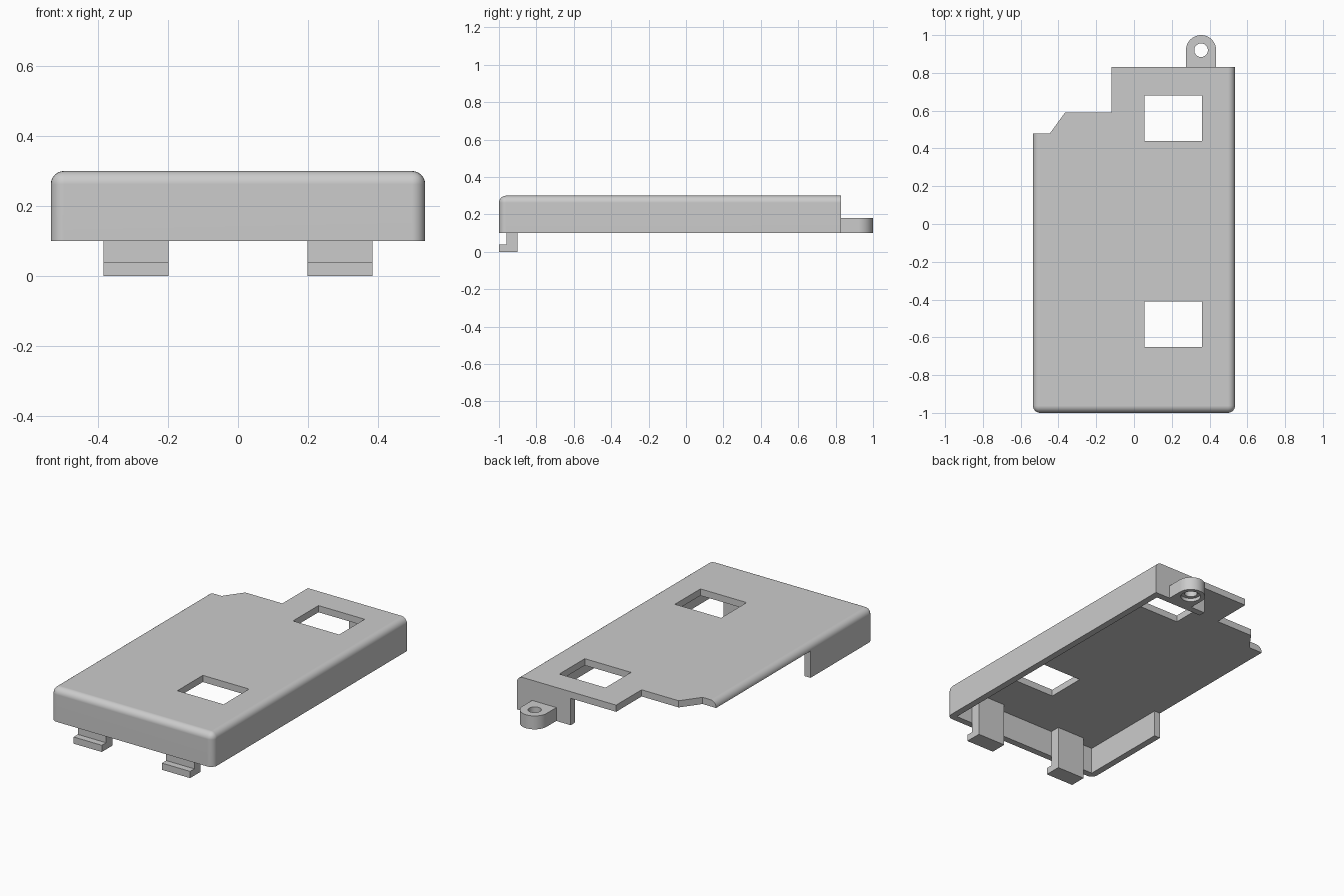
import bpy, bmesh, math
from mathutils import Vector

if "Cube" in bpy.data.objects:
    bpy.data.objects.remove(bpy.data.objects["Cube"])

# Main dimensions
HALF_W, FRONT, BACK = 0.535, -1.0, 0.83
BASE, TOP, WALL = 0.10, 0.30, 0.04
UNDER = TOP - WALL

grey = bpy.data.materials.new("plain grey plastic")
grey.use_nodes = True
grey.diffuse_color = (0.6, 0.6, 0.6, 1)
grey.node_tree.nodes["Principled BSDF"].inputs["Base Color"].default_value = (0.6, 0.6, 0.6, 1)


def prism(name, points, direction, round_edge=None):
    """Extrude a closed 3D outline; round the edges chosen by a rule."""
    bm = bmesh.new()
    face = bm.faces.new([bm.verts.new(p) for p in points])
    grown = bmesh.ops.extrude_face_region(bm, geom=[face])
    moved = [v for v in grown["geom"] if isinstance(v, bmesh.types.BMVert)]
    bmesh.ops.translate(bm, verts=moved, vec=direction)
    bmesh.ops.recalc_face_normals(bm, faces=bm.faces)
    if round_edge:
        chosen = [e for e in bm.edges if round_edge(e.verts[0].co, e.verts[1].co)]
        bmesh.ops.bevel(bm, geom=chosen, offset=0.038, segments=6,
                        profile=0.5, affect='EDGES')
    mesh = bpy.data.meshes.new(name)
    bm.to_mesh(mesh)
    bm.free()
    mesh.materials.append(grey)
    obj = bpy.data.objects.new(name, mesh)
    bpy.context.collection.objects.link(obj)
    return obj


def flat_prism(name, outline, z0, z1, round_edge=None):
    return prism(name, [(x, y, z0) for x, y in outline], (0, 0, z1 - z0), round_edge)


def rectangle(x0, x1, y0, y1):
    return [(x0, y0), (x1, y0), (x1, y1), (x0, y1)]


def arc(cx, cy, r, start, end, steps):
    angles = [math.radians(start + (end - start) * i / steps) for i in range(steps + 1)]
    return [(cx + r * math.cos(a), cy + r * math.sin(a)) for a in angles]


def activate(obj):
    bpy.ops.object.select_all(action='DESELECT')
    obj.select_set(True)
    bpy.context.view_layer.objects.active = obj


def cut(obj, cutter):
    cutter.hide_render = True
    mod = obj.modifiers.new("cut", 'BOOLEAN')
    mod.operation, mod.solver, mod.object = 'DIFFERENCE', 'EXACT', cutter
    activate(obj)
    bpy.ops.object.modifier_apply(modifier=mod.name)
    bpy.data.objects.remove(cutter)


def smooth(obj):
    activate(obj)
    bpy.ops.object.shade_smooth_by_angle(angle=math.radians(30))
    obj.modifiers.new("flat panels", 'WEIGHTED_NORMAL').keep_sharp = True


def rounded(a, b):
    """Top edges at the front and sides, and the upright front corners."""
    at_front = all(abs(p.y - FRONT) < 1e-4 for p in (a, b))
    at_top = all(abs(p.z - TOP) < 1e-4 for p in (a, b))
    at_side = abs(a.x - b.x) < 1e-4 and abs(abs(a.x) - HALF_W) < 1e-4
    upright = abs(a.z - b.z) > 0.01
    return (at_top and (at_front or at_side)) or (upright and at_front)


# Cover: stepped outline, rounded on the front and sides
outline = [(-HALF_W, FRONT), (HALF_W, FRONT), (HALF_W, BACK), (-0.12, BACK),
           (-0.12, 0.59), (-0.365, 0.59), (-0.445, 0.48), (-HALF_W, 0.48)]
cover = flat_prism("cover", outline, BASE, TOP, rounded)

# Hollow underside, open along most of one side and part of the back
inner = HALF_W - WALL
hollow = [(-inner, FRONT + WALL), (inner, FRONT + WALL), (inner, BACK - WALL),
          (0.18, BACK - WALL), (0.18, 1.1), (-0.7, 1.1), (-0.7, -0.41), (-inner, -0.41)]
cut(cover, flat_prism("hollow_cutter", hollow, 0.0, UNDER))

# Two rectangular windows
for y0 in (-0.65, 0.44):
    cut(cover, flat_prism("window_cutter", rectangle(0.055, 0.36, y0, y0 + 0.24), 0.2, 0.4))
smooth(cover)

# Screw tab with a hole and a shallow recess beneath
tx, ty, tr = 0.355, 0.92, 0.08
tab = flat_prism("screw_tab", [(tx - tr, BACK), (tx + tr, BACK)] + arc(tx, ty, tr, 0, 180, 24),
                 BASE, 0.18)
for radius, top in ((0.036, 0.3), (0.056, BASE + 0.02)):
    cut(tab, flat_prism("hole_cutter", arc(tx, ty, radius, 0, 352.5, 47), 0.0, top))
smooth(tab)

# Hooked clips hanging inside the front wall
hook = [(-1.0, 0), (-0.9, 0), (-0.9, UNDER), (-0.96, UNDER), (-0.96, 0.04), (-1.0, 0.04)]
for name, x0 in (("right_clip", -0.385), ("left_clip", 0.198)):
    prism(name, [(x0, y, z) for y, z in hook], Vector((0.186, 0, 0)))
